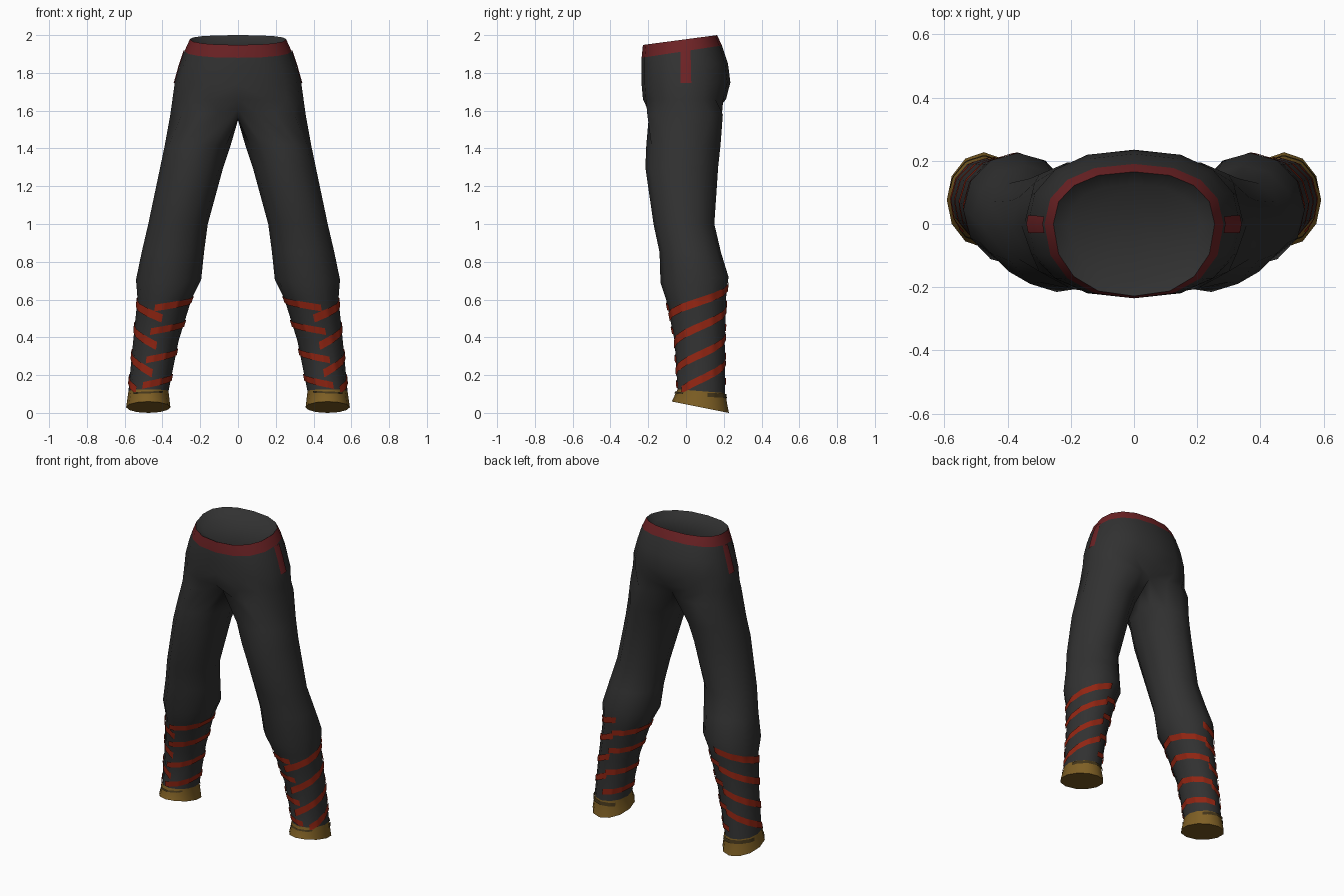
import bpy, math
from mathutils import Vector

if "Cube" in bpy.data.objects:
    bpy.data.objects.remove(bpy.data.objects["Cube"])

def material(name, rgb):
    m = bpy.data.materials.new(name)
    m.diffuse_color = (*rgb, 1)
    m.use_nodes = True
    m.node_tree.nodes["Principled BSDF"].inputs["Base Color"].default_value = m.diffuse_color
    return m

CLOTH = material("charcoal cloth", (0.031, 0.031, 0.031))
BELT = material("dull red belt", (0.15, 0.016, 0.018))
BAND = material("red wrap", (0.28, 0.018, 0.006))
GOLD = material("old gold", (0.21, 0.115, 0.018))
BROWN = material("dark brown", (0.055, 0.035, 0.010))

def finish(name, verts, faces, mats, index=None):
    """Make one half and mirror it across x = 0."""
    me = bpy.data.meshes.new(name)
    me.from_pydata([tuple(v) for v in verts], [], faces)
    for m in mats:
        me.materials.append(m)
    if index:
        me.polygons.foreach_set("material_index", index)
    ob = bpy.data.objects.new(name, me)
    bpy.context.collection.objects.link(ob)
    bpy.ops.object.select_all(action='DESELECT')
    ob.select_set(True)
    bpy.context.view_layer.objects.active = ob
    bpy.ops.object.shade_smooth_by_angle(angle=math.radians(50))
    mod = ob.modifiers.new("mirror", 'MIRROR')
    mod.merge_threshold = 0.0005
    return ob

# Half rings of the hips: front centre -> outer side -> back centre
def hip_ring(zf, zb, X, yf, yb):
    pts = []
    for i in range(9):
        a = math.radians((i - 4) * 22.5)
        x = X * max(math.cos(a), 0) ** 0.85
        s = math.sin(a)
        y = (yf + yb) / 2 * abs(s) + (yb - yf) / 2 * math.copysign(abs(s) ** 0.9, s)
        if i in (0, 8):
            x = 0
        pts.append(Vector((x, y, zf + (zb - zf) * (y - yf) / (yb - yf))))
    return pts

# Full 12-point leg rings, index 4 is the outer side
def leg_ring(zf, zb, outer, inner, yf, yb):
    pts = []
    for i in range(12):
        a = math.radians((i - 4) * 30)
        x = (outer + inner) / 2 + (outer - inner) / 2 * math.cos(a)
        y = (yf + yb) / 2 + (yb - yf) / 2 * math.sin(a)
        pts.append(Vector((x, y, zf + (zb - zf) * (y - yf) / (yb - yf))))
    return pts

hips = [hip_ring(*r) for r in (
    (1.925, 1.955, 0.21, -0.18, 0.125),     # sunken closing surface
    (1.948, 2.000, 0.255, -0.228, 0.165),   # rim
    (1.880, 1.945, 0.283, -0.235, 0.190),   # belt lower edge
    (1.830, 1.850, 0.308, -0.235, 0.222),
    (1.740, 1.750, 0.335, -0.235, 0.235),
    (1.660, 1.660, 0.347, -0.228, 0.212))]
crotch = [Vector(p) for p in (
    (0, -.165, 1.61), (.10, -.195, 1.59), (.20, -.205, 1.58), (.30, -.15, 1.58),
    (.358, 0, 1.58), (.315, .13, 1.58), (.21, .195, 1.58), (.10, .19, 1.58),
    (0, .15, 1.59), (0, .08, 1.56), (0, 0, 1.55), (0, -.09, 1.56))]
legs = [leg_ring(*r) for r in (
    (1.42, 1.42, .387, .038, -.210, .183),
    (1.30, 1.30, .412, .078, -.215, .170),
    (1.00, 1.00, .475, .160, -.172, .150),
    (0.85, 0.85, .510, .180, -.140, .185),
    (0.69, 0.72, .540, .195, -.135, .225),
    (0.60, 0.61, .532, .245, -.105, .212),
    (0.38, 0.38, .555, .315, -.060, .205),
    (0.125, 0.105, .580, .368, -.045, .207),  # top of hem
    (0.060, 0.000, .592, .358, -.075, .227))]
rings = hips + [crotch] + legs
NH = len(hips)

# Trousers: hips and leg in one skin
verts, start = [], []
for r in rings:
    start.append(len(verts))
    verts += r
faces, index = [tuple(range(9))], [0]
for k in range(len(rings) - 1):
    closed = k >= NH
    for i in range(12 if closed else 8):
        j = (i + 1) % 12
        a, b = start[k], start[k + 1]
        faces.append((a + i, b + i, b + j, a + j))
        index.append(1 if k == 1 else 2 if k == len(rings) - 2 else 0)
faces.append(tuple(start[-1] + i for i in reversed(range(12))))
index.append(2)
finish("trousers", verts, faces, [CLOTH, BELT, GOLD], index)

# Points on the skin, u along the ring and v down the rings
def surf(u, v):
    k = min(int(v), len(rings) - 2)
    i = math.floor(u)
    def on(r):
        return r[i % len(r)].lerp(r[(i + 1) % len(r)], u - i)
    a, b = on(rings[k]), on(rings[k + 1])
    du = rings[k][(i + 1) % len(rings[k])] - rings[k][i % len(rings[k])]
    return a.lerp(b, v - k) + (b - a).cross(du).normalized() * 0.006

def v_at(u, z):
    """Find v on the leg at height z."""
    lo, hi = NH + 1.0, len(rings) - 1.001
    for _ in range(25):
        mid = (lo + hi) / 2
        lo, hi = (mid, hi) if surf(u, mid).z > z else (lo, mid)
    return lo

def ribbon(vs, fs, rows):
    """rows: list of (upper point, middle point, lower point)"""
    base = len(vs)
    for row in rows:
        vs.extend(row)
    for n in range(len(rows) - 1):
        for c in range(2):
            p = base + 3 * n + c
            fs.append((p, p + 1, p + 4, p + 3))

def wrap(vs, fs, u0, u1, z0, z1, width, zmin=0.11, steps=36):
    rows = []
    for n in range(steps + 1):
        t = n / steps
        u, z = u0 + (u1 - u0) * t, z0 + (z1 - z0) * t
        rows.append([surf(u, v_at(u, max(z + d, zmin)))
                     for d in (width / 2, 0, -width / 2)])
    ribbon(vs, fs, rows if u1 > u0 else [r for r in reversed(rows)])

# Calf wraps: steep on the outer side, flatter on the inner side
vs, fs = [], []
for z in (0.50, 0.355, 0.21):
    wrap(vs, fs, 0.9, 7.2, z, z + 0.20 - (0.03 if z > 0.4 else 0), 0.042)
wrap(vs, fs, 2.2, 7.2, 0.12, 0.28, 0.042)
for z in (0.555, 0.43, 0.28, 0.145):
    wrap(vs, fs, 1.6, -2.0, z, z + 0.045, 0.036)
    wrap(vs, fs, -2.0, -5.0, z + 0.045, z + 0.02, 0.036)
finish("calf_wraps", vs, fs, [BAND])

# Dark patches of the hem trim
vs, fs = [], []
wrap(vs, fs, 4.5, 8.5, 0.095, 0.085, 0.022, zmin=0.03)
wrap(vs, fs, -0.5, 2.5, 0.112, 0.105, 0.010, zmin=0.03)
finish("hem_trim", vs, fs, [BROWN])

# Red strip hanging from the belt on the side of the hip
vs, fs = [], []
ribbon(vs, fs, [[surf(u, 2 + 2 * n / 8) for u in (3.72, 4.0, 4.27)][::-1] for n in range(9)])
for f in range(len(fs)):
    fs[f] = fs[f]
finish("side_strip", vs, fs, [BELT])
